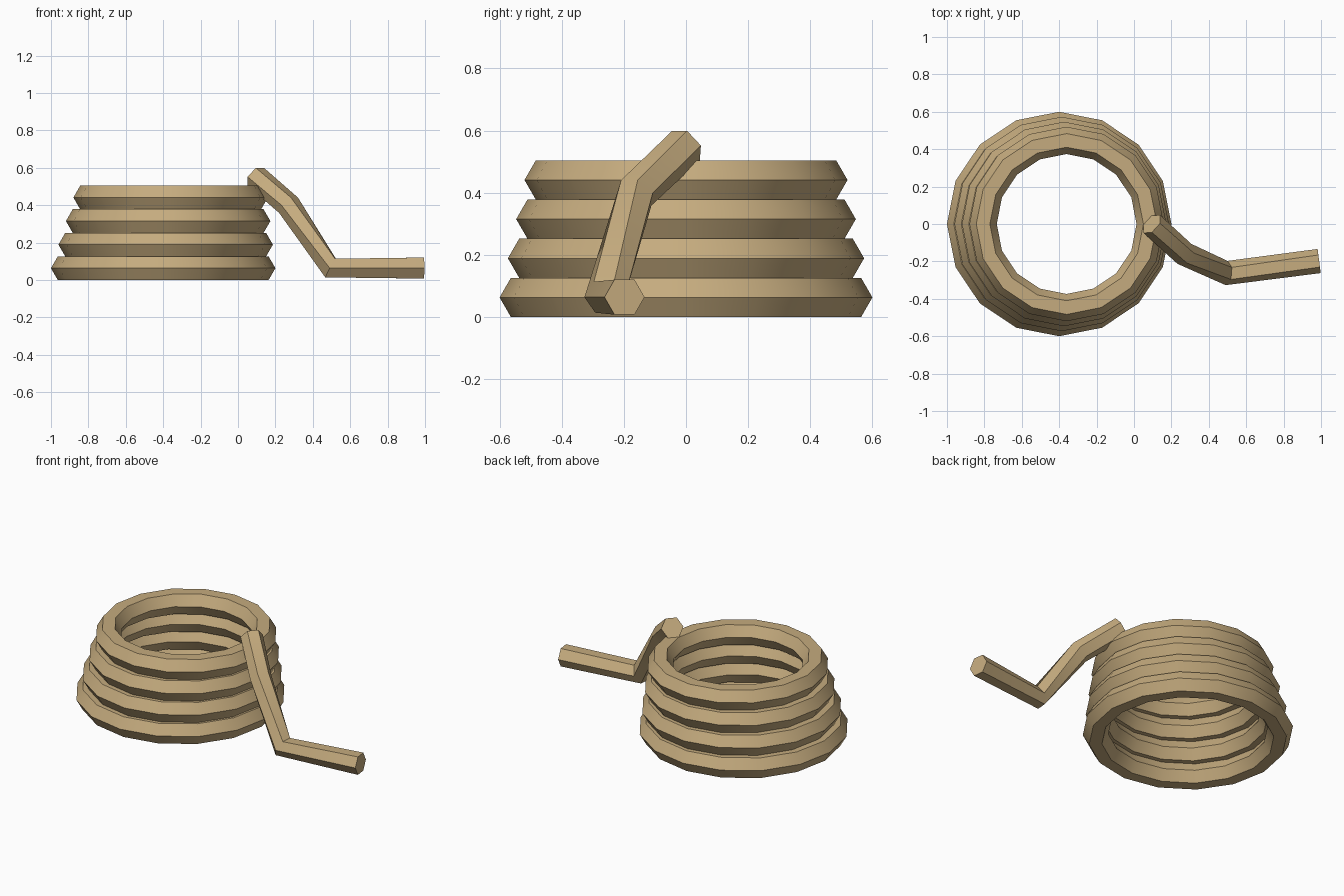
import bpy, bmesh, math
from mathutils import Vector

cube = bpy.data.objects.get("Cube")
if cube:
    bpy.data.objects.remove(cube, do_unlink=True)

SIDES = 6            # rope cross-section
RING_STEPS = 16

rope = bpy.data.materials.new("rope_tan")
rope.use_nodes = True
colour = (0.56, 0.41, 0.21, 1.0)
rope.diffuse_color = colour
rope.node_tree.nodes["Principled BSDF"].inputs["Base Color"].default_value = colour


def sweep(name, path, radius, closed):
    """Sweep a level hexagon along the path; sides stay horizontal."""
    bm = bmesh.new()
    count = len(path)
    loops = []
    for i, p in enumerate(path):
        tangent = Vector()
        if closed or i > 0:
            tangent += (p - path[i - 1]).normalized()
        if closed or i < count - 1:
            tangent += (path[(i + 1) % count] - p).normalized()
        tangent.normalize()
        side = Vector((0, 0, 1)).cross(tangent).normalized()
        up = tangent.cross(side)
        angles = [math.tau * k / SIDES for k in range(SIDES)]
        loops.append([bm.verts.new(p + radius * (side * math.cos(a) + up * math.sin(a)))
                      for a in angles])
    for i in range(count if closed else count - 1):
        a, b = loops[i], loops[(i + 1) % count]
        for k in range(SIDES):
            n = (k + 1) % SIDES
            bm.faces.new((a[k], a[n], b[n], b[k]))
    if not closed:
        bm.faces.new(loops[0])
        bm.faces.new(loops[-1])
    bmesh.ops.recalc_face_normals(bm, faces=bm.faces)
    mesh = bpy.data.meshes.new(name)
    bm.to_mesh(mesh)
    bm.free()
    mesh.materials.append(rope)
    obj = bpy.data.objects.new(name, mesh)
    bpy.context.collection.objects.link(obj)
    bpy.ops.object.select_all(action='DESELECT')
    obj.select_set(True)
    bpy.context.view_layer.objects.active = obj
    bpy.ops.object.shade_smooth_by_angle(angle=math.radians(30))
    return obj


# Stacked coils, each a little smaller and shifted toward the loose end
for level in range(4):
    centre = Vector((-0.4 + 0.0133 * level, 0, 0.0632 + 0.126 * level))
    radius = 0.527 - 0.0267 * level
    ring = [centre + radius * Vector((math.cos(t), math.sin(t), 0))
            for t in (math.tau * s / RING_STEPS for s in range(RING_STEPS))]
    sweep(f"coil_{level + 1}", ring, 0.073, True)

# Loose end hanging over the side and lying on the ground
tail = [Vector(p) for p in ((0.095, 0, 0.552), (0.27, -0.16, 0.40),
                            (0.495, -0.262, 0.064), (0.99, -0.198, 0.064))]
sweep("loose_end", tail, 0.065, False)
